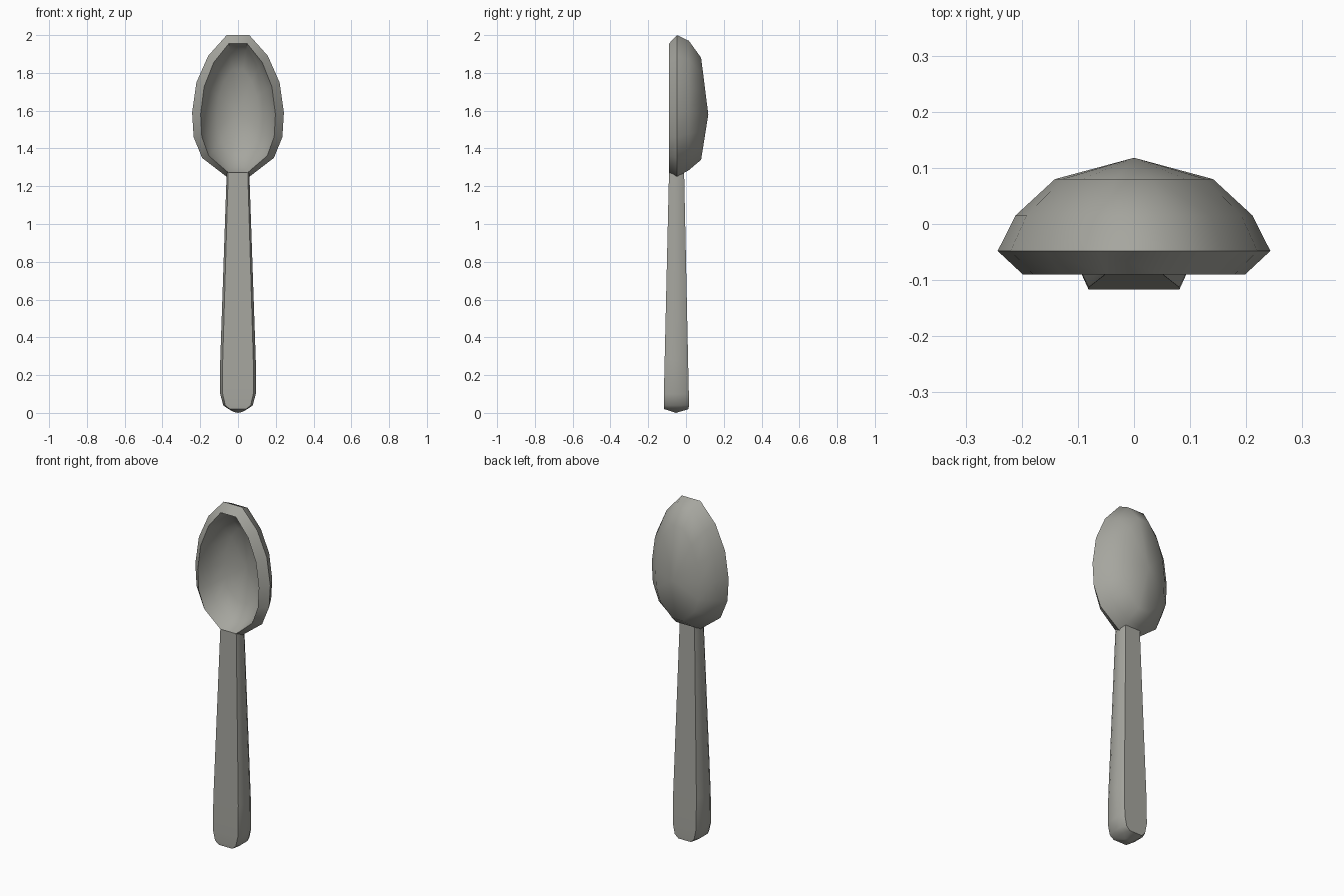
import bpy, bmesh, math

if "Cube" in bpy.data.objects:
    bpy.data.objects.remove(bpy.data.objects["Cube"])

metal = bpy.data.materials.new("warm grey metal")
metal.diffuse_color = (0.38, 0.38, 0.345, 1)
metal.use_nodes = True
metal.node_tree.nodes["Principled BSDF"].inputs["Base Color"].default_value = metal.diffuse_color


def loft(name, rings, start=None, end=None, angle=45):
    """Skin a list of equal-sized rings; close each end with an apex point or a flat cap."""
    bm = bmesh.new()
    loops = [[bm.verts.new(p) for p in r] for r in rings]
    n = len(loops[0])
    for a, b in zip(loops, loops[1:]):
        for i in range(n):
            j = (i + 1) % n
            bm.faces.new((a[i], a[j], b[j], b[i]))
    for loop, apex in ((loops[0], start), (loops[-1], end)):
        if apex:
            tip = bm.verts.new(apex)
            for i in range(n):
                bm.faces.new((loop[i], loop[(i + 1) % n], tip))
        else:
            bm.faces.new(loop)
    bmesh.ops.recalc_face_normals(bm, faces=bm.faces)
    mesh = bpy.data.meshes.new(name)
    bm.to_mesh(mesh)
    bm.free()
    obj = bpy.data.objects.new(name, mesh)
    bpy.context.collection.objects.link(obj)
    mesh.materials.append(metal)
    bpy.ops.object.select_all(action='DESELECT')
    obj.select_set(True)
    bpy.context.view_layer.objects.active = obj
    bpy.ops.object.shade_smooth_by_angle(angle=math.radians(angle))
    return obj


# Bowl: half outline, mirrored, then scaled into rings from back to inside
half = [(0.06, 2.0), (0.158, 1.89), (0.22, 1.75), (0.243, 1.59),
        (0.235, 1.46), (0.19, 1.35), (0.06, 1.25)]
outline = half + [(-x, z) for x, z in reversed(half)]


def bowl_ring(y, sx, top, bottom):
    return [(x * sx, y, bottom + (z - 1.25) / 0.75 * (top - bottom)) for x, z in outline]


loft("bowl", [
    bowl_ring(0.08, 0.58, 1.88, 1.34),
    bowl_ring(0.015, 0.87, 1.97, 1.285),
    bowl_ring(-0.048, 1.0, 2.0, 1.25),
    bowl_ring(-0.09, 0.815, 1.955, 1.27),    # front rim
    bowl_ring(-0.02, 0.71, 1.92, 1.30),      # hollow
    bowl_ring(0.04, 0.46, 1.82, 1.39),
], start=(0, 0.118, 1.58), end=(0, 0.072, 1.59))


# Handle: chamfered flat bar, widening towards a rounded foot
def bar_ring(z, w, front, back):
    d = back - front
    side = [(w * 0.86, front), (w, front + d * 0.22),
            (w, front + d * 0.72), (w * 0.8, back)]
    return [(x, y, z) for x, y in side + [(-x, y) for x, y in reversed(side)]]


loft("handle", [
    bar_ring(1.272, 0.06, -0.09, -0.01),
    bar_ring(0.28, 0.094, -0.113, 0.011),
    bar_ring(0.10, 0.094, -0.117, 0.015),
    bar_ring(0.04, 0.078, -0.117, 0.015),
    bar_ring(0.02, 0.05, -0.115, 0.014),
    bar_ring(0.004, 0.02, -0.065, -0.04),
], end=(0, -0.053, 0.0))
